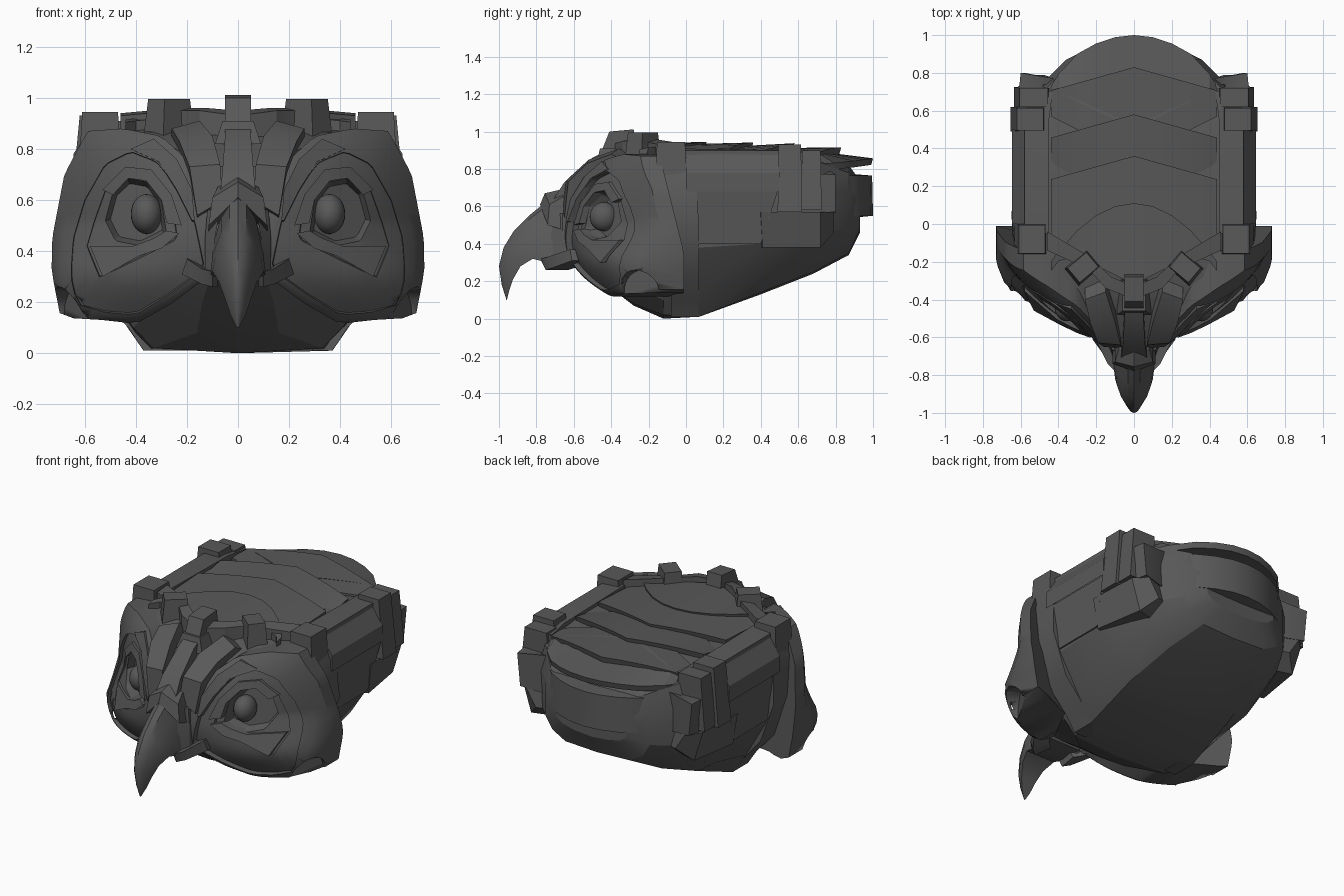
import bpy, bmesh, math
from mathutils import Vector

old = bpy.data.objects.get("Cube")
if old:
    bpy.data.objects.remove(old, do_unlink=True)

grey = bpy.data.materials.new("dark_grey")
grey.use_nodes = True
grey.diffuse_color = (0.1, 0.1, 0.1, 1)
grey.node_tree.nodes["Principled BSDF"].inputs["Base Color"].default_value = (0.1, 0.1, 0.1, 1)


def finish(name, bm, mirror=False, angle=25):
    bmesh.ops.recalc_face_normals(bm, faces=bm.faces)
    mesh = bpy.data.meshes.new(name)
    bm.to_mesh(mesh)
    bm.free()
    mesh.materials.append(grey)
    ob = bpy.data.objects.new(name, mesh)
    bpy.context.collection.objects.link(ob)
    bpy.ops.object.select_all(action="DESELECT")
    ob.select_set(True)
    bpy.context.view_layer.objects.active = ob
    bpy.ops.object.shade_smooth_by_angle(angle=math.radians(angle))
    if mirror:
        ob.modifiers.new("Mirror", "MIRROR")
    return ob


def loft(name, rings, mirror=False, angle=25):
    """Closed solid through rings that have equal point counts."""
    bm = bmesh.new()
    rows = [[bm.verts.new(p) for p in ring] for ring in rings]
    n = len(rows[0])
    for a, b in zip(rows, rows[1:]):
        for i in range(n):
            j = (i + 1) % n
            bm.faces.new((a[i], a[j], b[j], b[i]))
    bm.faces.new(rows[0])
    bm.faces.new(rows[-1])
    return finish(name, bm, mirror, angle)


def strip(name, left, right, push, mirror=True):
    """Plate between two 3D polylines, thickened by a vector."""
    v = Vector(push)
    rings = [[Vector(a), Vector(b), Vector(b) + v, Vector(a) + v] for a, b in zip(left, right)]
    return loft(name, rings, mirror)


def block(name, centre, base, top, z0, z1, turn=0, mirror=True):
    """Tapered block with a base size and a top size."""
    rings = []
    for (w, d), z in ((base, z0), (top, z1)):
        ring = []
        for sx, sy in ((-1, -1), (1, -1), (1, 1), (-1, 1)):
            p = Vector((sx * w / 2, sy * d / 2))
            c, s = math.cos(turn), math.sin(turn)
            ring.append((centre[0] + p.x * c - p.y * s, centre[1] + p.x * s + p.y * c, z))
        rings.append(ring)
    return loft(name, rings, mirror)


def face_y(x, z):
    """Depth of the face: full round cheeks below, swept-back eyes above."""
    reach = 0.55 if z > 0.47 else 0.46
    sweep = min(1, max(0.5, 0.5 + 2.5 * (z - 0.31)))
    tall = math.sqrt(max(0, 1 - ((z - 0.47) / reach) ** 2))
    return -0.1 - 0.55 * tall * max(0, 1 - (x / 0.745) ** 2) ** sweep


def on_face(pts, lift=0.0):
    return [(x, face_y(x, z) - lift, z) for x, z in pts]


# Hull, lofted from front to back
def hull_ring(y, half):
    return [(x, y, z) for x, z in half] + [(-x, y, z) for x, z in reversed(half) if x > 0]


hull = [
    (-0.60, [(0, .32), (.10, .32), (.13, .36), (.15, .45), (.16, .6), (.14, .72), (0, .74)]),
    (-0.45, [(0, .2), (.14, .2), (.2, .25), (.22, .4), (.22, .62), (.24, .8), (0, .83)]),
    (-0.28, [(0, .07), (.16, .08), (.34, .17), (.4, .35), (.42, .65), (.42, .86), (0, .89)]),
    (-0.12, [(0, .0), (.33, .02), (.41, .1), (.57, .32), (.6, .7), (.56, .87), (0, .9)]),
    (0.07, [(0, .01), (.37, .01), (.46, .14), (.6, .38), (.62, .7), (.58, .88), (0, .9)]),
    (0.40, [(0, .13), (.36, .14), (.49, .23), (.6, .4), (.62, .7), (.58, .88), (0, .9)]),
    (0.68, [(0, .24), (.31, .25), (.44, .33), (.53, .45), (.55, .7), (.5, .85), (0, .88)]),
    (0.87, [(0, .34), (.22, .35), (.31, .4), (.36, .48), (.36, .68), (.32, .78), (0, .82)]),
    (0.93, [(0, .46), (.12, .47), (.2, .49), (.24, .52), (.24, .64), (.18, .72), (0, .74)]),
]
loft("hull", [hull_ring(y, h) for y, h in hull], angle=22)

# Face discs: rings sampled around the eye, stepping in to the socket
EYE = Vector((0.385, 0.55))
N = 56


def sample(poly):
    out = []
    for k in range(N):
        t = 2 * math.pi * k / N
        d = Vector((math.cos(t), math.sin(t)))
        best = 0.02
        for a, b in zip(poly, poly[1:] + poly[:1]):
            a, e = Vector(a) - EYE, Vector(b) - Vector(a)
            den = d.cross(e)
            if abs(den) > 1e-9:
                r, u = a.cross(e) / den, a.cross(d) / den
                if r > 0 and -1e-6 <= u <= 1 + 1e-6:
                    best = max(best, r)
        out.append(EYE + d * best)
    return out


outline = sample([(.1, .3), (.1, .57), (.18, .74), (.3, .85), (.45, .88), (.59, .87), (.68, .7),
                  (.728, .45), (.73, .32), (.695, .14), (.53, .13), (.4, .115), (.25, .2), (.16, .27)])
disc = sample([(.13, .33), (.17, .52), (.22, .63), (.32, .75), (.42, .79), (.52, .74), (.6, .6),
               (.645, .45), (.655, .3), (.63, .19), (.52, .16), (.4, .15), (.27, .23)])
lid = sample([(.24, .45), (.26, .6), (.33, .7), (.42, .72), (.51, .66), (.56, .52), (.59, .42),
              (.54, .3), (.4, .37)])
socket = sample([(.28, .47), (.3, .6), (.35, .67), (.43, .685), (.49, .63), (.52, .52), (.48, .44), (.38, .42)])


def blend(a, b, t):
    return [tuple(p.lerp(q, t)) for p, q in zip(a, b)]


rim_back = [(x, min(-0.01 - 0.25 * max(0, z - 0.35), face_y(x, z) + 0.3), z) for x, z in outline]
rings = [rim_back, on_face(outline), on_face(blend(outline, disc, .5), .012), on_face(disc, .012)]
rings += [on_face(blend(disc, lid, t), -.02) for t in (.03, .25, .5, .75, .97)]
rings += [on_face(lid, -.035), on_face(socket, -.035), on_face(blend(socket, [EYE] * N, .15), -.1)]
face = loft("face_disc", rings, True, 30)

# Arched notch low on each cheek
bm = bmesh.new()
bmesh.ops.create_cone(bm, cap_ends=True, segments=24, radius1=.11, radius2=.11, depth=.16)
cutter = finish("cheek_cutter", bm)
cutter.rotation_euler = (math.radians(90), 0, math.radians(62))
cutter.location = (.7, -.27, .15)
cutter.hide_render = True
cutter.hide_set(True)
cut = face.modifiers.new("Notch", "BOOLEAN")
cut.operation, cut.object = "DIFFERENCE", cutter
face.modifiers.move(1, 0)

# Eyeballs
bm = bmesh.new()
bmesh.ops.create_uvsphere(bm, u_segments=24, v_segments=14, radius=1)
for v in bm.verts:
    v.co = Vector((v.co.x * .062, v.co.y * .075, v.co.z * .078)) + Vector((.358, -.44, .545))
finish("eyeball", bm, True, 60)

# Eyelids and brow ridges following the face
strip("lower_lid", on_face([(.23, .47), (.3, .41), (.39, .38), (.53, .3)]),
      on_face([(.28, .48), (.33, .45), (.41, .42), (.58, .42)], -.01), (0, .06, 0))
strip("upper_lid", on_face([(.22, .5), (.26, .62), (.34, .72), (.44, .73), (.53, .64)]),
      on_face([(.28, .51), (.3, .6), (.36, .675), (.43, .685), (.49, .62)]), (0, .06, 0))
strip("brow_ridge", on_face([(.17, .52), (.18, .64), (.24, .76), (.33, .84)], .025),
      on_face([(.18, .52), (.24, .64), (.31, .75), (.42, .8)], .018), (0, .08, -.01))

# Forehead plates
strip("forehead_plate", [(.06, -.66, .6), (.07, -.64, .74), (.1, -.52, .85), (.15, -.36, .91)],
      [(.16, -.65, .54), (.19, -.63, .73), (.23, -.53, .83), (.26, -.4, .88)], (0, .12, -.06))
strip("nose_ridge", [(-.07, -.72, .62), (-.06, -.65, .73), (-.05, -.5, .86), (-.05, -.38, .92)],
      [(.07, -.72, .62), (.06, -.65, .73), (.05, -.5, .86), (.05, -.38, .92)], (0, .14, -.06), False)

# Beak
upper = [(-.73, .64), (-.84, .55), (-.92, .47), (-.975, .38), (-1, .28), (-.985, .18), (-.96, .1)]
lower = [(-.6, .3), (-.74, .3), (-.82, .32), (-.885, .28), (-.925, .21), (-.945, .15), (-.958, .1)]
widths = [.11, .11, .1, .075, .05, .03, .004]
rings = []
for (ty, tz), (by, bz), w in zip(upper, lower, widths):
    side = [(w * k, ty + (by - ty) * t, tz + (bz - tz) * t) for k, t in ((.3, .06), (.6, .3), (.9, .65), (1, 1))]
    rings.append([(0, ty, tz)] + side + [(-x, y, z) for x, y, z in reversed(side)])
loft("beak", rings, angle=35)
strip("beak_cap", [(0, -.78, .61), (0, -.755, .67), (0, -.67, .69)],
      [(.115, -.74, .5), (.1, -.73, .61), (.08, -.66, .65)], (0, .1, -.03))
strip("beak_side", [(.07, -.7, .57), (.09, -.72, .45), (.1, -.74, .29)],
      [(.12, -.66, .56), (.13, -.66, .44), (.13, -.66, .31)], (0, .12, 0))
strip("mouth_corner", [(.1, -.75, .26), (.14, -.72, .27), (.22, -.61, .31)],
      [(.1, -.78, .32), (.14, -.74, .33), (.2, -.62, .37)], (-.02, .12, 0))

# Crown: centre crest, V wall and its blocks
loft("crown_crest", [[(x, -.47, .85), (x, -.41, 1.0), (x, -.28, 1.012), (x, -.26, .88)] for x in (-.05, .05)])
block("crest_foot", (0, -.38), (.18, .2), (.12, .16), .82, .91, 0, False)
strip("crown_wall", [(0, -.4, .93), (.15, -.34, .95), (.24, -.24, .95), (.46, -.14, .93)],
      [(0, -.33, .95), (.12, -.28, .96), (.24, -.17, .96), (.46, -.04, .94)], (0, 0, -.14))
block("crown_block", (.27, -.23), (.16, .12), (.13, .1), .85, .995, math.radians(-40))
block("shoulder_block", (.54, -.08), (.17, .17), (.14, .15), .7, .945)
strip("neck_collar",
      [(.57, -.2, .86), (.63, -.14, .74), (.64, -.1, .5), (.56, -.08, .24), (.43, -.08, .1), (.37, -.08, .01)],
      [(.57, .0, .88), (.635, .05, .76), (.65, .07, .5), (.56, .07, .25), (.43, .07, .1), (.37, .07, .01)],
      (-.08, 0, 0))

# Layered canopy plates with low steps
columns = [-.44, -.4, -.3, -.2, -.1, 0, .1, .2, .3, .4, .44]


def canopy(name, front, rear, z_front, z_rear, edge):
    rings = []
    for x in columns:
        drop = .03 * (x / .44) ** 2
        f, r = front + .5 * abs(x), rear - edge(abs(x))
        f = min(f, r - .05)
        rings.append([(x, f, z_front - drop), (x, r, z_rear - drop),
                      (x, r - .01, z_rear - drop - .035), (x, f, z_front - drop - .08)])
    loft(name, rings)


def chevron(x):
    return .28 * x


def dome(x):
    return 1.1 * x * x + 3 * max(0, x - .3) ** 2


canopy("canopy_plate_1", -.32, .11, .935, .945, lambda x: 1.6 * x * x)
canopy("canopy_plate_2", -.3, .36, .925, .942, chevron)
canopy("canopy_plate_3", .1, .58, .912, .938, chevron)
canopy("canopy_plate_4", .35, .83, .91, .916, chevron)
canopy("canopy_plate_5", .5, 1.0, .915, .857, dome)

# Tail band around the back
loft("tail_band", [[(x, 1.0 - dome(abs(x)), .55), (x, .995 - dome(abs(x)), .765),
                    (x, .8 - dome(abs(x)) * .6, .78), (x, .8 - dome(abs(x)) * .6, .53)] for x in columns])

# Side rails, rear blocks and side panels
strip("top_rail", [(.45, -.05, .91), (.45, .55, .9), (.43, .7, .89)],
      [(.58, -.05, .9), (.58, .55, .9), (.56, .72, .87)], (0, 0, -.1))
strip("side_rail", [(.57, 0, .89), (.57, .5, .89)], [(.645, 0, .78), (.645, .5, .78)], (0, 0, -.1))
block("rail_block", (.55, .555), (.21, .13), (.14, .12), .57, .93)
block("rail_block_rear", (.53, .67), (.21, .11), (.15, .1), .58, .9)
strip("rear_corner", [(.62, .6, .78), (.6, .8, .77), (.42, .77, .79)],
      [(.62, .6, .56), (.58, .8, .57), (.42, .77, .55)], (-.12, -.06, 0))
strip("rear_bracket", [(.635, .4, .57), (.62, .72, .57), (.55, .79, .57)],
      [(.61, .41, .38), (.56, .72, .38), (.48, .79, .46)], (-.1, -.03, 0))
strip("side_panel", [(.64, .05, .68), (.64, .49, .68)], [(.61, .05, .4), (.61, .4, .4)], (-.06, 0, 0))
